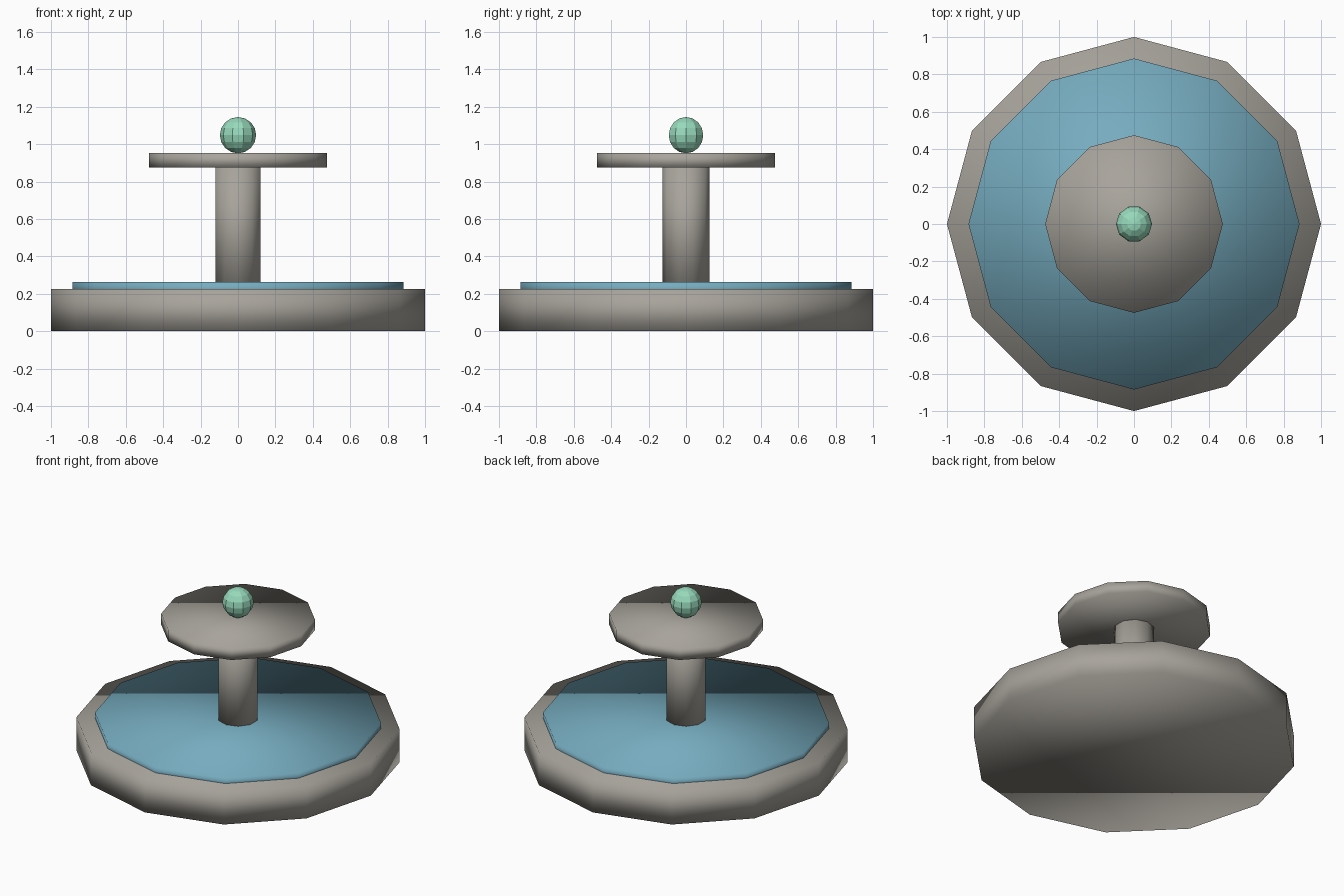
import bpy
import math

if "Cube" in bpy.data.objects:
    bpy.data.objects.remove(bpy.data.objects["Cube"], do_unlink=True)


def material(name, color):
    mat = bpy.data.materials.new(name)
    mat.use_nodes = True
    mat.diffuse_color = (*color, 1)
    mat.node_tree.nodes["Principled BSDF"].inputs["Base Color"].default_value = (*color, 1)
    return mat


def disc(name, sides, radius, bottom, top, mat):
    """Upright prism with soft shading running across its rim."""
    bpy.ops.mesh.primitive_cylinder_add(
        vertices=sides, radius=radius, depth=top - bottom,
        location=(0, 0, (bottom + top) / 2))
    obj = bpy.context.object
    obj.name = name
    obj.data.materials.append(mat)
    bpy.ops.object.shade_smooth()
    return obj


stone = material("warm_grey_stone", (0.39, 0.37, 0.33))
water = material("pool_blue", (0.18, 0.41, 0.52))
jade = material("pale_jade", (0.31, 0.70, 0.50))

# Basin and the raised sheet of water in it
disc("basin", 12, 1.0, 0.0, 0.225, stone)
disc("water", 12, 0.885, 0.19, 0.262, water)

# Column carrying the upper dish
disc("column", 10, 0.126, 0.2, 0.9, stone)
disc("upper_dish", 12, 0.475, 0.875, 0.952, stone)

# Faceted finial ball, with corners on the front and back
bpy.ops.mesh.primitive_uv_sphere_add(
    segments=10, ring_count=8, radius=0.097, location=(0, 0, 1.048),
    rotation=(0, 0, math.pi / 2))
ball = bpy.context.object
ball.name = "finial_ball"
ball.data.materials.append(jade)
bpy.ops.object.shade_flat()
